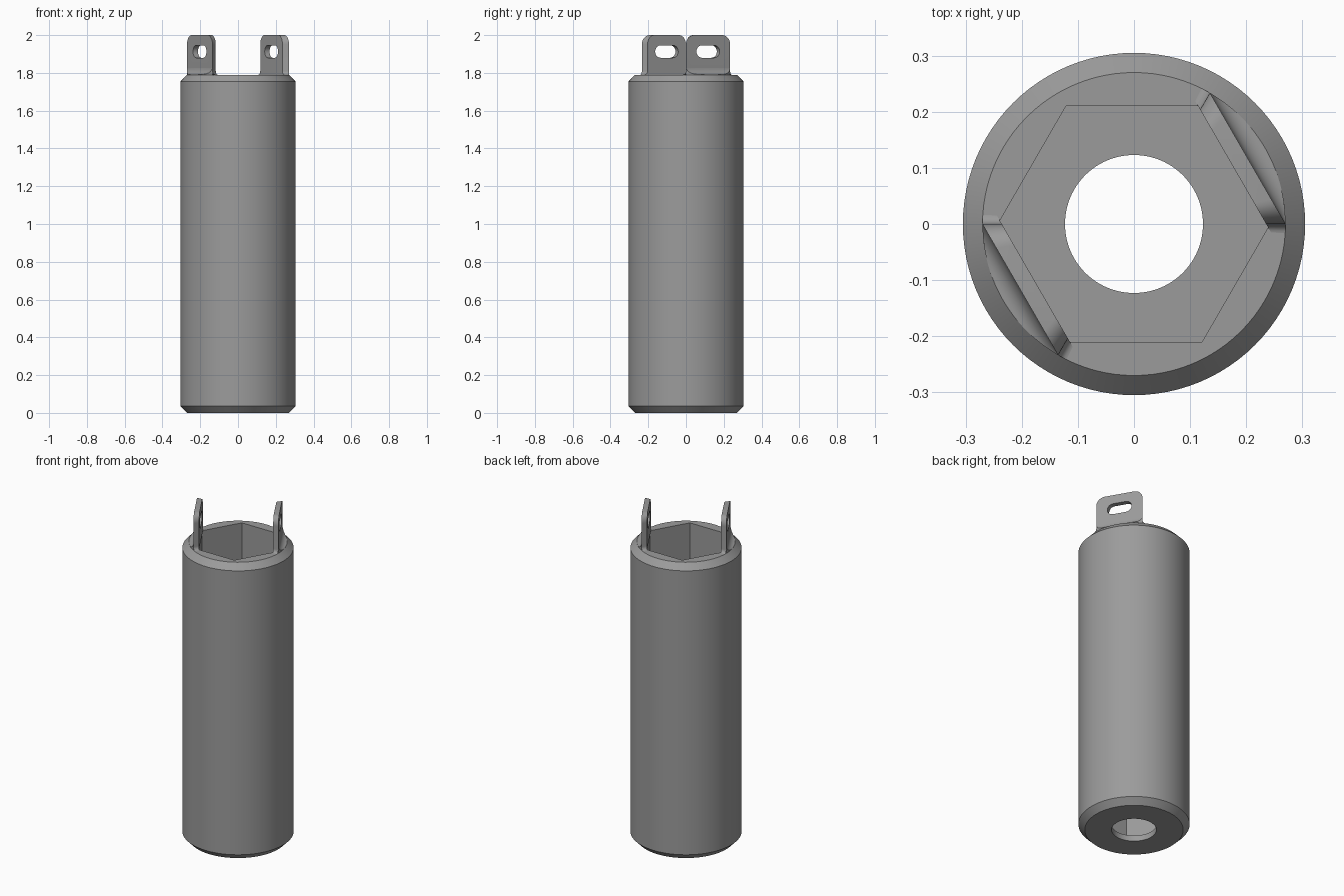
import bpy, bmesh, math

if "Cube" in bpy.data.objects:
    bpy.data.objects.remove(bpy.data.objects["Cube"])

R, RIM, TOP = 0.305, 0.27, 1.79      # body radius, chamfered rim radius, body top
HEX, BORE, FLOOR = 0.21, 0.123, 0.035  # socket apothem, hole radius, floor height
A_IN, A_OUT = 0.204, 0.234           # lug inner and outer distance from axis
N = 96

grey = bpy.data.materials.new("mid_grey")
grey.diffuse_color = (0.33, 0.33, 0.33, 1)
grey.use_nodes = True
grey.node_tree.nodes["Principled BSDF"].inputs["Base Color"].default_value = grey.diffuse_color


def finish(name, bm):
    bmesh.ops.remove_doubles(bm, verts=bm.verts, dist=1e-5)
    bmesh.ops.recalc_face_normals(bm, faces=bm.faces)
    me = bpy.data.meshes.new(name)
    bm.to_mesh(me)
    bm.free()
    me.materials.append(grey)
    ob = bpy.data.objects.new(name, me)
    bpy.context.collection.objects.link(ob)
    bpy.ops.object.select_all(action='DESELECT')
    ob.select_set(True)
    bpy.context.view_layer.objects.active = ob
    bpy.ops.object.shade_smooth_by_angle(angle=math.radians(25))
    return ob


def hex_radius(a):
    return HEX / math.cos((a % (math.pi / 3)) - math.pi / 6)


# Body: closed loop of rings, round outside and hexagonal inside
def build_body():
    bm = bmesh.new()
    loop = [(RIM, 0), (R, 0.036), (R, TOP - 0.036), (RIM, TOP),
            (None, TOP), (None, FLOOR), (BORE, FLOOR), (BORE, 0)]
    rings = []
    for r, z in loop:
        ring = []
        for i in range(N):
            a = 2 * math.pi * i / N
            rr = hex_radius(a) if r is None else r
            ring.append(bm.verts.new((rr * math.cos(a), rr * math.sin(a), z)))
        rings.append(ring)
    for k, p in enumerate(rings):
        q = rings[(k + 1) % len(rings)]
        for i in range(N):
            j = (i + 1) % N
            bm.faces.new((p[i], p[j], q[j], q[i]))
    finish("hex_socket_body", bm)


def place(a, t, z, ang):
    """Distance a along the lug normal, t along its width."""
    c, s = math.cos(ang), math.sin(ang)
    return (a * c - t * s, a * s + t * c, z)


def arc(cx, cy, r, a0, a1, n=10):
    return [(cx + r * math.cos(math.radians(a0 + (a1 - a0) * i / n)),
             cy + r * math.sin(math.radians(a0 + (a1 - a0) * i / n))) for i in range(n + 1)]


# Lug: rounded plate with a slot and small flares at the foot
def build_lug(name, ang):
    w, r, f = 0.135, 0.05, 0.02
    half = arc(w + f, TOP + f, f, 270, 180, 6) + arc(w - r, 2 - r, r, 0, 90)
    outline = half + [(-x, y) for x, y in reversed(half)]
    slot = arc(0.038, 1.913, 0.033, -90, 90) + arc(-0.038, 1.913, 0.033, 90, 270)
    cu = bpy.data.curves.new(name + "_outline", 'CURVE')
    cu.dimensions, cu.fill_mode = '2D', 'BOTH'
    cu.extrude = (A_OUT - A_IN) / 2
    for pts in (outline, slot):
        sp = cu.splines.new('POLY')
        sp.points.add(len(pts) - 1)
        for p, (x, y) in zip(sp.points, pts):
            p.co = (x, y, 0, 1)
        sp.use_cyclic_u = True
    tmp = bpy.data.objects.new(name + "_outline", cu)
    bpy.context.collection.objects.link(tmp)
    dg = bpy.context.evaluated_depsgraph_get()
    me = bpy.data.meshes.new_from_object(tmp.evaluated_get(dg))
    bpy.data.objects.remove(tmp)
    bm = bmesh.new()
    bm.from_mesh(me)
    bpy.data.meshes.remove(me)
    for v in bm.verts:
        t, z, d = v.co
        a = (A_IN + A_OUT) / 2 + d
        if abs(t) > 0.08:            # ends follow radial lines
            t *= a / A_OUT
        k = min(1, RIM / math.hypot(a, t))   # stay inside the rim
        v.co = place(a * k, t * k, z, ang)
    finish(name, bm)


# Concave fillet behind the lug, trimmed by the round rim
def build_fillet(name, ang):
    bm = bmesh.new()
    rad, cols, rows = 0.036, 24, 8
    grid = []
    for i in range(cols + 1):
        t = -0.1345 + 0.269 * i / cols
        amax = math.sqrt(RIM ** 2 - t ** 2)
        col = []
        for j in range(rows + 1):
            a = A_OUT + (amax - A_OUT) * (j / rows) ** 1.5
            z = TOP + rad - math.sqrt(max(0, rad ** 2 - (a - A_OUT - rad) ** 2))
            col.append(bm.verts.new(place(a, t, z, ang)))
        col.append(bm.verts.new(place(amax, t, TOP, ang)))
        grid.append(col)
    for p, q in zip(grid, grid[1:]):
        for j in range(rows + 1):
            bm.faces.new((p[j], q[j], q[j + 1], p[j + 1]))
    ob = finish(name, bm)
    # make the open sheet face outward
    me = ob.data
    if sum(p.normal.z * p.area for p in me.polygons) < 0:
        me.flip_normals()


build_body()
for side, deg in (("right", 30), ("left", 210)):
    build_lug(side + "_lug", math.radians(deg))
    build_fillet(side + "_lug_fillet", math.radians(deg))
